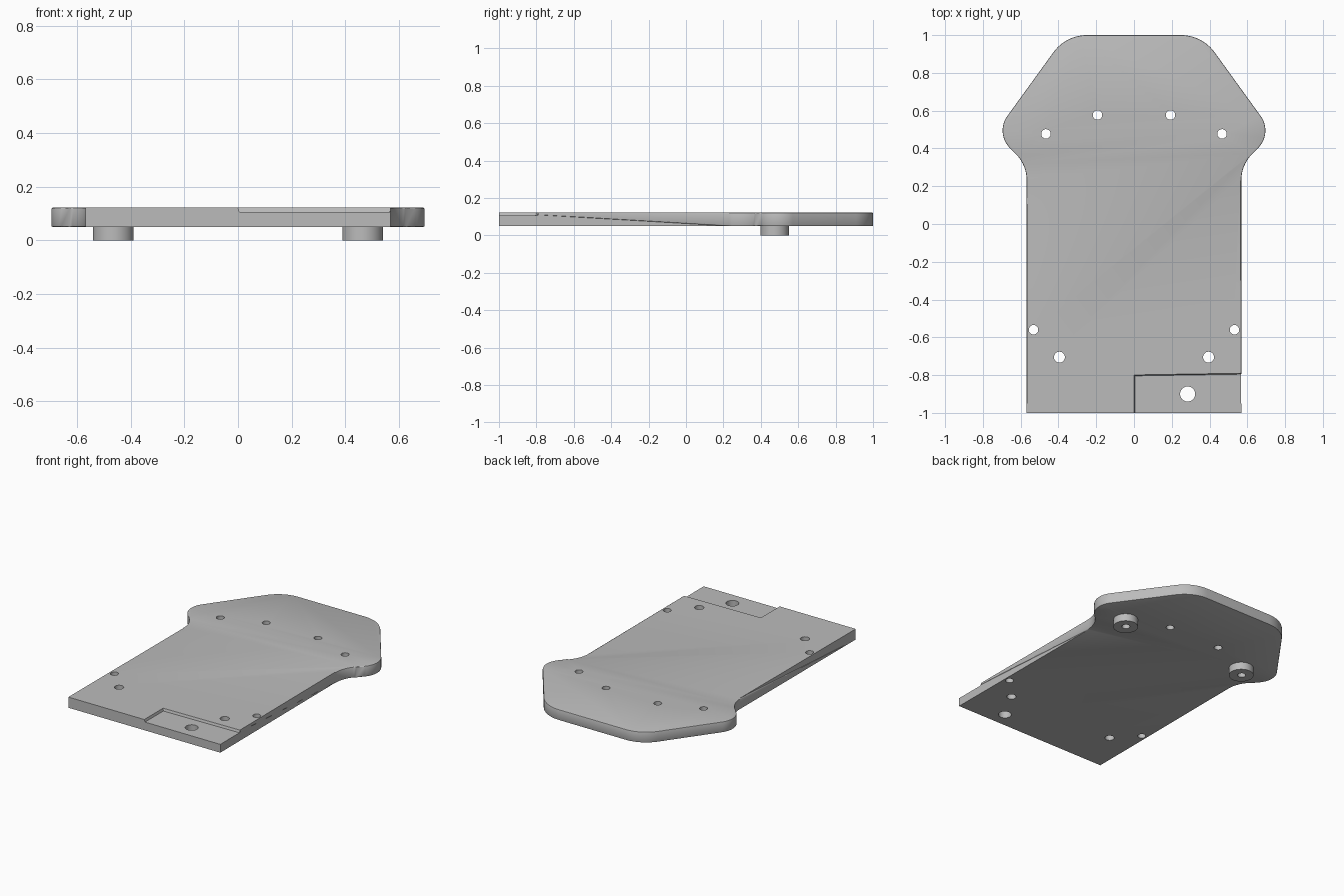
import bpy, bmesh, math
from mathutils import Vector

if "Cube" in bpy.data.objects:
    bpy.data.objects.remove(bpy.data.objects["Cube"])

BOTTOM, TOP = 0.05, 0.122

grey = bpy.data.materials.new("plain grey")
grey.use_nodes = True
colour = (0.5, 0.5, 0.5, 1)
grey.diffuse_color = colour
grey.node_tree.nodes["Principled BSDF"].inputs["Base Color"].default_value = colour


def make_object(name, bm):
    bmesh.ops.recalc_face_normals(bm, faces=bm.faces[:])
    mesh = bpy.data.meshes.new(name)
    bm.to_mesh(mesh)
    bm.free()
    mesh.materials.append(grey)
    obj = bpy.data.objects.new(name, mesh)
    bpy.context.collection.objects.link(obj)
    return obj


def fillet(prev, corner, nxt, radius, steps=12):
    """Points of the arc that rounds one corner of an outline."""
    a, c, b = Vector(prev), Vector(corner), Vector(nxt)
    u, v = (a - c).normalized(), (b - c).normalized()
    half = u.angle(v) / 2
    centre = c + (u + v).normalized() * radius / math.sin(half)
    start = c + u * radius / math.tan(half) - centre
    end = c + v * radius / math.tan(half) - centre
    sweep = math.pi - 2 * half
    return [centre + (start * math.sin((1 - t) * sweep) + end * math.sin(t * sweep))
            / math.sin(sweep) for t in (i / steps for i in range(steps + 1))]


def prism(bm, points, z0, z1):
    low = bm.faces.new([bm.verts.new((x, y, z0)) for x, y in points])
    new = bmesh.ops.extrude_face_region(bm, geom=[low], use_keep_orig=True)["geom"]
    for v in new:
        if isinstance(v, bmesh.types.BMVert):
            v.co.z = z1


def circle(x, y, radius, sides=32):
    return [(x + radius * math.cos(math.tau * i / sides),
             y + radius * math.sin(math.tau * i / sides)) for i in range(sides)]


# Plate outline: right half with rounded corners, then mirrored
corners = [(0.568, -1), (0.568, 0.313), (0.736, 0.481), (0.361, 1), (0, 1)]
radii = [0.2, 0.13, 0.22]
half = [Vector(corners[0])]
for i, radius in enumerate(radii, 1):
    half += fillet(corners[i - 1], corners[i], corners[i + 1], radius)
outline = half + [Vector((-p.x, p.y)) for p in reversed(half)]

bm = bmesh.new()
prism(bm, outline, BOTTOM, TOP)
# Soft rim around the wide head
rim = [e for e in bm.edges if abs(e.verts[0].co.z - e.verts[1].co.z) < 1e-4
       and min(v.co.y for v in e.verts) > 0.2]
bmesh.ops.bevel(bm, geom=rim, offset=0.005, segments=2, profile=0.5, affect='EDGES')
plate = make_object("base_plate", bm)

# Round feet under the head
feet = []
for name, side in (("left_foot", 1), ("right_foot", -1)):
    bm = bmesh.new()
    prism(bm, circle(side * 0.465, 0.474, 0.076, 48), 0, BOTTOM)
    feet.append(make_object(name, bm))

# Through holes
bm = bmesh.new()
for x, y, radius in ((0.466, 0.477, 0.025), (0.193, 0.577, 0.025),
                     (0.532, -0.56, 0.025), (0.395, -0.705, 0.029)):
    for side in (1, -1):
        prism(bm, circle(side * x, y, radius), -0.1, 0.3)
prism(bm, circle(0.284, -0.9, 0.04), -0.1, 0.3)
holes = make_object("hole_cutter", bm)

# Shallow front corner recess with sloped walls
bm = bmesh.new()
for z, grow in ((0.106, 0), (0.138, 0.01)):
    bm.faces.new([bm.verts.new((x, y, z)) for x, y in (
        (0.005 - grow, -1.1), (0.7, -1.1), (0.7, -0.793 + grow), (0.005 - grow, -0.804 + grow))])
bmesh.ops.bridge_loops(bm, edges=bm.edges[:])
recess = make_object("recess_cutter", bm)

for obj, cutters in ((plate, (holes, recess)), (feet[0], (holes,)), (feet[1], (holes,))):
    for cutter in cutters:
        mod = obj.modifiers.new(cutter.name, 'BOOLEAN')
        mod.operation, mod.solver, mod.object = 'DIFFERENCE', 'EXACT', cutter
    bpy.ops.object.select_all(action='DESELECT')
    obj.select_set(True)
    bpy.context.view_layer.objects.active = obj
    for mod in list(obj.modifiers):
        bpy.ops.object.modifier_apply(modifier=mod.name)
    bpy.ops.object.shade_smooth_by_angle(angle=math.radians(30))

for cutter in (holes, recess):
    bpy.data.objects.remove(cutter)
